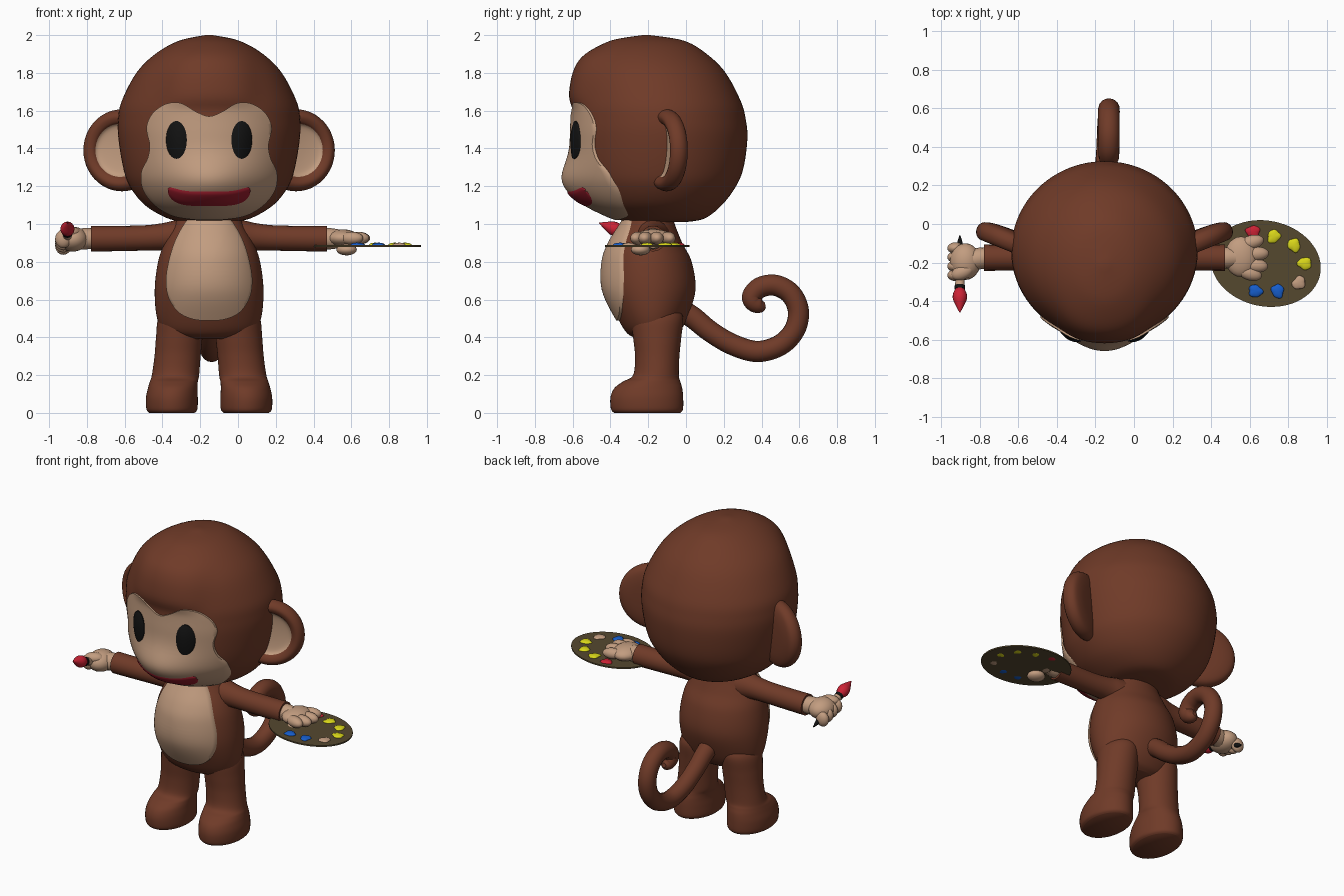
import bpy, bmesh, math, random
from mathutils import Vector

if "Cube" in bpy.data.objects:
    bpy.data.objects.remove(bpy.data.objects["Cube"])
random.seed(4)
CX = -0.153          # body centre line
made = []


def material(name, *rgb):
    m = bpy.data.materials.new(name)
    m.use_nodes = True
    m.diffuse_color = (*rgb, 1)
    bsdf = m.node_tree.nodes["Principled BSDF"]
    bsdf.inputs["Base Color"].default_value = (*rgb, 1)
    bsdf.inputs["Roughness"].default_value = 0.7
    return m


BROWN = material("brown fur", .16, .043, .021)
TAN = material("tan skin", .54, .335, .215)
BLACK = material("black", .006, .006, .006)
LIPS = material("lip red", .32, .012, .025)
RED = material("paint red", .6, .016, .035)
WOOD = material("palette wood", .09, .065, .028)
YELLOW = material("paint yellow", .7, .68, .01)
BLUE = material("paint blue", .008, .11, .6)


def spline(points, steps=6, closed=False):
    """Smooth path through points of any dimension."""
    n, out = len(points), []
    pick = (lambda i: points[i % n]) if closed else (lambda i: points[max(0, min(n - 1, i))])
    for i in range(n if closed else n - 1):
        a, b, c, d = (pick(i + k) for k in (-1, 0, 1, 2))
        for s in range(steps):
            t = s / steps
            out.append([q + t * ((r - p) / 2 + t * (p - 2.5 * q + 2 * r - s3 / 2 + t * (1.5 * (q - r) + (s3 - p) / 2)))
                        for p, q, r, s3 in zip(a, b, c, d)])
    return out if closed else out + [list(points[-1])]


def finish(name, mesh, *mats):
    ob = bpy.data.objects.new(name, mesh)
    bpy.context.collection.objects.link(ob)
    for m in mats:
        mesh.materials.append(m)
    made.append(ob)
    return ob


def grid(name, rows, mat, loop=True, caps=(True, True), face_front=False):
    """Skin rows of points with quads."""
    bm = bmesh.new()
    vs = [[bm.verts.new(p) for p in row] for row in rows]
    n = len(rows[0])
    for r0, r1 in zip(vs, vs[1:]):
        for j in range(n if loop else n - 1):
            k = (j + 1) % n
            bm.faces.new((r0[j], r0[k], r1[k], r1[j]))
    for use, row in zip(caps, (vs[0], vs[-1])):
        if use:
            bm.faces.new(row)
    bmesh.ops.recalc_face_normals(bm, faces=bm.faces)
    if face_front and sum(f.normal.y * f.calc_area() for f in bm.faces) > 0:
        bmesh.ops.reverse_faces(bm, faces=bm.faces)
    mesh = bpy.data.meshes.new(name)
    bm.to_mesh(mesh)
    bm.free()
    return finish(name, mesh, mat)


def loft(name, sections, mat, bump=lambda x, z: 0, n=96):
    """Stack ellipses (z, centre x, half width, front y, back y); return the front surface function."""
    dense, rows = spline(sections), []
    for z, cx, w, yf, yb in dense:
        row = []
        for j in range(n):
            a = math.tau * j / n
            x, y = w * math.cos(a), (yf + yb) / 2 + (yb - yf) / 2 * math.sin(a)
            row.append((cx + x, y + (bump(x, z) * math.sin(a) if a > math.pi else 0), z))
        rows.append(row)
    grid(name, rows, mat)

    def front(x, z):
        for lo, hi in zip(dense, dense[1:]):
            if z <= hi[0]:
                break
        t = min(1, max(0, (z - lo[0]) / (hi[0] - lo[0])))
        _, _, w, yf, yb = (p + t * (q - p) for p, q in zip(lo, hi))
        k = math.sqrt(max(0, 1 - (x / w) ** 2))
        return (yf + yb) / 2 - k * ((yb - yf) / 2 + bump(x, z))
    return front


def patch(name, outline, surface, lift, mat, dome=0, rings=20):
    """Coloured plate following a front surface, with a tucked-in rim."""
    n = len(outline)
    mx = sum(p[0] for p in outline) / n
    mz = sum(p[1] for p in outline) / n
    rows = []
    for i in range(1, rings + 1):
        s = i / rings
        pts = [(mx + s * (x - mx), mz + s * (z - mz)) for x, z in outline]
        rows.append([(CX + x, surface(x, z) - lift - dome * (1 - s * s), z) for x, z in pts])
    rows.append([(x, y + lift + .015, z) for x, y, z in rows[-1]])
    grid(name, rows, mat, caps=(True, False), face_front=True)


def mirrored(half):
    """Close an outline whose first and last points lie on the centre line."""
    return spline(half + [(-x, z) for x, z in half[-2:0:-1]], 6, True)


def tube(name, points, mat, steps=6):
    """Round tube through (x, y, z, radius) points."""
    path = spline(points, steps)
    cu = bpy.data.curves.new(name, 'CURVE')
    cu.dimensions, cu.bevel_depth, cu.bevel_resolution, cu.use_fill_caps = '3D', 1, 6, True
    sp = cu.splines.new('POLY')
    sp.points.add(len(path) - 1)
    for p, (x, y, z, r) in zip(sp.points, path):
        p.co, p.radius = (x, y, z, 1), max(r, .001)
    tmp = bpy.data.objects.new(name, cu)
    mesh = bpy.data.meshes.new_from_object(tmp)
    bpy.data.objects.remove(tmp)
    mesh.materials.clear()
    return finish(name, mesh, mat)


def blob(name, loc, size, mat, turn=0, rough=0):
    bm = bmesh.new()
    bmesh.ops.create_uvsphere(bm, u_segments=24, v_segments=14, radius=1)
    phase = random.random() * 6
    for v in bm.verts:
        a = math.atan2(v.co.y, v.co.x)
        k = 1 + rough * (math.sin(3 * a + phase) + .6 * math.sin(5 * a))
        v.co = Vector((v.co.x * size[0] * k, v.co.y * size[1] * k, v.co.z * size[2]))
    mesh = bpy.data.meshes.new(name)
    bm.to_mesh(mesh)
    bm.free()
    ob = finish(name, mesh, mat)
    ob.location, ob.rotation_euler.z = loc, turn
    return ob


# Head with a raised fringe
fringe = lambda x, z: .03 * math.exp(-(x / .24) ** 6 - ((z - 1.78) / .15) ** 6)
head_front = loft("head", [(z, CX, w, f, b) for z, w, f, b in (
    (1.01, .12, -.30, 0), (1.03, .22, -.37, .10), (1.1, .34, -.48, .19), (1.2, .42, -.55, .265),
    (1.3, .455, -.585, .305), (1.45, .48, -.60, .325), (1.55, .482, -.60, .317), (1.65, .463, -.595, .29),
    (1.8, .385, -.57, .21), (1.9, .285, -.51, .11), (1.97, .16, -.40, -.01), (2.0, .02, -.23, -.19))],
    BROWN, fringe)

# Face mask, eyes and mouth
muzzle = lambda x, z: .085 * math.exp(-((z - 1.2) / .14) ** 2 - (x / .25) ** 2)
face_front = lambda x, z: head_front(x, z) - .012 - muzzle(x, z)
patch("face", mirrored([(0, 1.57), (.07, 1.595), (.15, 1.64), (.23, 1.635), (.3, 1.585), (.332, 1.51), (.315, 1.42),
                        (.325, 1.35), (.36, 1.27), (.35, 1.18), (.29, 1.1), (.2, 1.045), (.1, 1.025), (0, 1.02)]),
      face_front, 0, TAN)
for side, label in ((1, "left"), (-1, "right")):
    ring = [(side * .173 + .055 * math.cos(a), 1.445 + .1 * math.sin(a)) for a in (math.tau * i / 40 for i in range(40))]
    patch(label + "_eye", ring, face_front, .006, BLACK, .018, 8)
rows = []
for i in range(49):
    u = math.sin(math.pi * (i / 48 - .5))
    h = .004 + .034 * math.sqrt(max(0, 1 - u ** 10))
    row = []
    for j in range(9):
        v = j / 4 - 1
        x, z = .218 * u, 1.133 + .042 * u ** 4 + h * v
        row.append((CX + x, face_front(x, z) - .009 * (1 - v ** 4) - .001, z))
    rows.append(row)
grid("mouth", rows, LIPS, False, (False, False), True)

# Ears: turned dishes with a tan inside
profile = spline([(.004, -.005), (.07, -.008), (.128, -.018), (.15, -.042), (.18, -.052), (.206, -.035),
                  (.217, 0), (.2, .035), (.15, .052), (.08, .058), (.004, .06)], 4)
for side, label in ((1, "left"), (-1, "right")):
    rows = [[(r * math.cos(a), h, r * math.sin(a)) for a in (math.tau * j / 48 for j in range(48))] for r, h in profile]
    ear = grid(label + "_ear", rows, BROWN)
    ear.data.materials.append(TAN)
    for p in ear.data.polygons:
        if math.hypot(p.center.x, p.center.z) < .142 and p.center.y < .02:
            p.material_index = 1
    ear.location = (CX + side * .46, -.1, 1.39)
    ear.rotation_euler.z = side * math.radians(22)

# Torso and belly
torso_front = loft("torso", [(z, CX, w, f, b) for z, w, f, b in (
    (.39, .12, -.25, -.08), (.42, .23, -.31, -.04), (.5, .275, -.36, .005), (.65, .288, -.42, .05),
    (.8, .27, -.42, .03), (.9, .235, -.39, -.02), (1.0, .18, -.335, -.06), (1.07, .15, -.30, -.08))], BROWN)
patch("belly", mirrored([(0, 1.035), (.1, 1.03), (.145, .98), (.185, .9), (.215, .8), (.229, .7), (.215, .61),
                         (.165, .535), (.09, .497), (0, .488)]),
      torso_front, .014, TAN, .014)

# Legs with feet, and arms
for side, label in ((1, "left"), (-1, "right")):
    loft(label + "_leg", [(z, CX + side * c, w, f, b) for z, c, w, f, b in (
        (0, .197, .12, -.38, -.03), (.02, .197, .135, -.397, -.016), (.08, .197, .137, -.40, -.015),
        (.13, .193, .131, -.38, -.02), (.165, .187, .127, -.335, -.03), (.2, .178, .125, -.28, -.038),
        (.3, .167, .122, -.27, -.035), (.4, .158, .123, -.28, -.025), (.5, .15, .12, -.29, -.015),
        (.56, .14, .09, -.27, -.04))], BROWN, n=48)
    tube(label + "_arm", [(CX + side * d, -.175, z, r) for d, z, r in (
        (.08, .93, .1), (.17, .935, .086), (.24, .932, .073), (.34, .926, .067), (.5, .923, .067), (.625, .922, .068))],
        BROWN)

# Curled tail
tube("tail", [(-.16, -.06, .56, .06), (-.16, .03, .51, .058), (-.155, .13, .43, .056), (-.15, .25, .36, .056),
              (-.14, .38, .325, .056), (-.135, .5, .36, .056), (-.13, .575, .44, .056), (-.13, .595, .54, .056),
              (-.13, .555, .63, .056), (-.13, .475, .675, .056), (-.13, .395, .665, .055), (-.13, .35, .62, .053),
              (-.13, .36, .585, .05), (-.13, .395, .568, .04), (-.13, .42, .57, .015)], BROWN)

# Left hand resting on the palette
tube("left_wrist", [(.45, -.175, .922, .055), (.49, -.175, .922, .056), (.53, -.175, .922, .05)], TAN)
blob("left_palm", (.555, -.17, .925), (.085, .105, .047), TAN)
for i, (x, y) in enumerate(((.61, -.095), (.635, -.155), (.63, -.215), (.6, -.255))):
    blob(f"left_finger_{i + 1}", (x, y, .925), (.065, .037, .034), TAN, (.25, .05, -.1, -.3)[i])
blob("left_thumb", (.575, -.24, .864), (.055, .05, .03), TAN, -.5)

# Palette with dabs of paint
bm = bmesh.new()
bmesh.ops.create_cone(bm, cap_ends=True, segments=64, radius1=1, radius2=1, depth=.009)
mesh = bpy.data.meshes.new("palette")
bm.to_mesh(mesh)
bm.free()
palette = finish("palette", mesh, WOOD)
palette.scale = (.288, .222, 1)
palette.location, palette.rotation_euler.z = (.683, -.205, .884), -.2
for i, (x, y, mat) in enumerate(((.617, -.04, RED), (.725, -.065, YELLOW), (.83, -.11, YELLOW), (.885, -.205, YELLOW),
                                 (.855, -.305, TAN), (.745, -.348, BLUE), (.63, -.348, BLUE))):
    blob(f"paint_dab_{i + 1}", (x, y, .889), (.037, .032, .012), mat, i, .09)

# Right fist
tube("right_wrist", [(-.765, -.175, .922, .055), (-.81, -.18, .922, .056), (-.85, -.19, .92, .055)], TAN)
blob("right_palm", (-.875, -.195, .92), (.08, .095, .066), TAN)
for i in range(4):
    blob(f"right_finger_{i + 1}", (-.925, -.125 - .047 * i, .885 + .012 * i), (.043, .03, .048), TAN)
blob("right_thumb", (-.89, -.25, .955), (.06, .038, .032), TAN, .4)


# Paintbrush, tilted upward to the front
def along(y, r):
    return (-.903, y, .85 + (-.06 - y) * .39, r)


tube("brush_handle", [along(-.06, .003), along(-.1, .014), along(-.16, .019), along(-.295, .017)], BLACK)
tube("brush_ferrule", [along(-.28, .023), along(-.325, .025)], TAN)
tube("brush_band", [along(-.32, .027), along(-.338, .027)], BLACK)
tube("brush_tip", [along(-.335, .022), along(-.36, .035), along(-.39, .036), along(-.43, .018), along(-.46, .001)], RED)

# Smooth shading with crisp edges
bpy.ops.object.select_all(action='DESELECT')
for ob in made:
    ob.select_set(True)
bpy.context.view_layer.objects.active = made[0]
bpy.ops.object.shade_smooth_by_angle(angle=math.radians(50))
